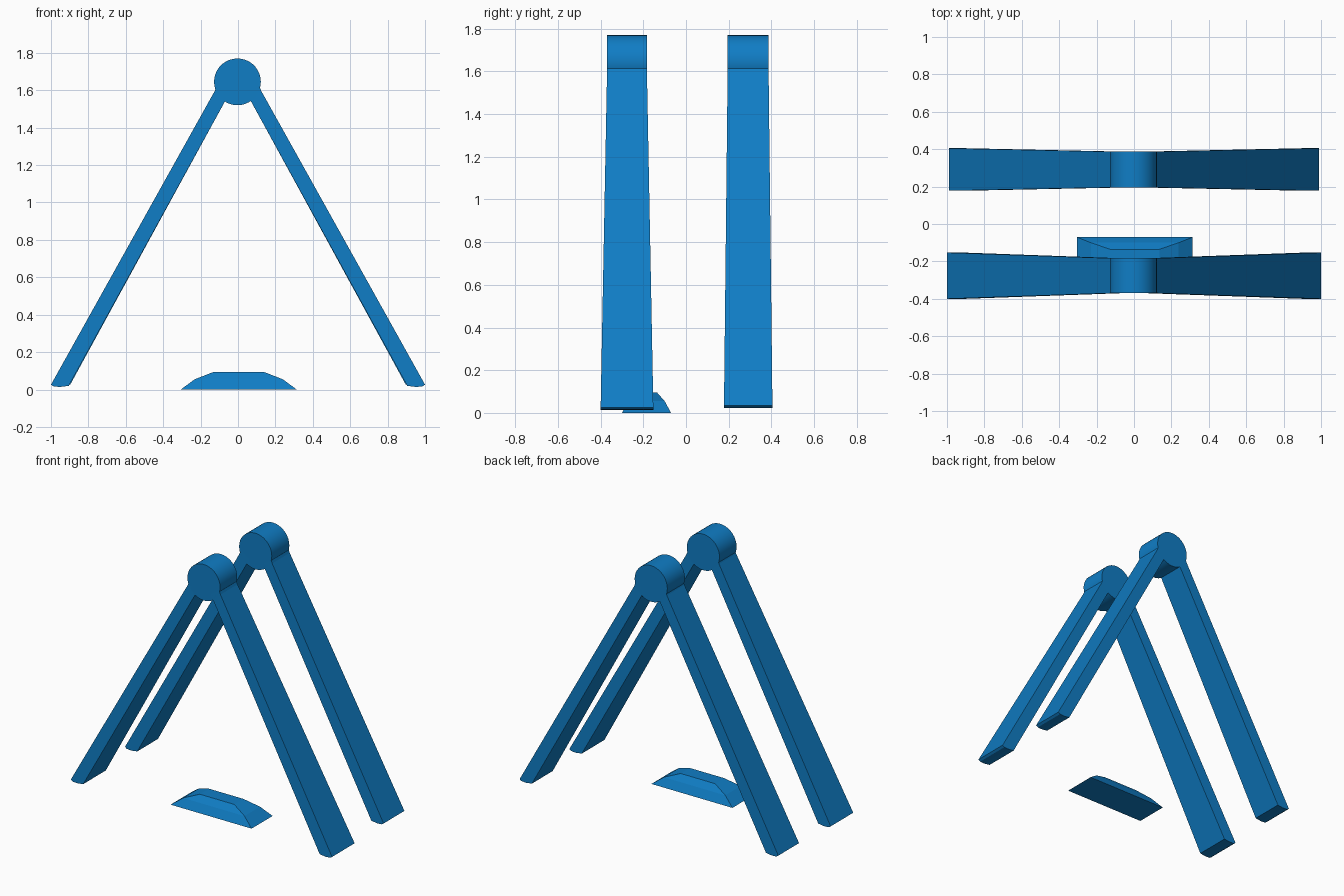
import bpy, bmesh, math
from mathutils import Matrix, Vector

if "Cube" in bpy.data.objects:
    bpy.data.objects.remove(bpy.data.objects["Cube"])

blue = bpy.data.materials.new("blue paint")
blue.diffuse_color = (0.005, 0.205, 0.558, 1)
blue.use_nodes = True
blue.node_tree.nodes["Principled BSDF"].inputs["Base Color"].default_value = blue.diffuse_color


def finish(name, bm):
    bmesh.ops.recalc_face_normals(bm, faces=bm.faces)
    me = bpy.data.meshes.new(name)
    bm.to_mesh(me)
    bm.free()
    me.materials.append(blue)
    ob = bpy.data.objects.new(name, me)
    bpy.context.collection.objects.link(ob)
    return ob


def loft(name, rings):
    """Closed solid skinned through rings with equal point counts."""
    bm = bmesh.new()
    rows = [[bm.verts.new(p) for p in ring] for ring in rings]
    n = len(rows[0])
    for a, b in zip(rows, rows[1:]):
        for i in range(n):
            bm.faces.new((a[i], a[(i + 1) % n], b[(i + 1) % n], b[i]))
    bm.faces.new(rows[0])
    bm.faces.new(rows[-1])
    return finish(name, bm)


def leg(name, side, foot_x, foot_y, top_y, lift):
    # side profile: rounded foot, slim bar running up into the hub
    profile = [(-0.115, 1.62, 1), (-0.05, 1.575, 1), (-0.07, 1.54, 1),
               (foot_x * -0.905, 0.020 + lift, 0), (foot_x * -0.95, 0.014 + lift, 0),
               (foot_x * -0.985, 0.016 + lift, 0), (-foot_x, 0.026 + lift, 0),
               (-0.125, 1.595, 1)]
    return loft(name, [[(-side * x, (top_y if t else foot_y)[k], z) for x, z, t in profile]
                       for k in (0, 1)])


def hub(name, y0, y1):
    bm = bmesh.new()
    m = Matrix.Translation(Vector((-0.003, (y0 + y1) / 2, 1.645))) @ Matrix.Rotation(math.pi / 2, 4, 'X')
    bmesh.ops.create_cone(bm, cap_ends=True, segments=36, radius1=0.125,
                          radius2=0.125, depth=y1 - y0, matrix=m)
    for f in bm.faces:
        f.smooth = len(f.verts) == 4
    ob = finish(name, bm)
    bpy.context.view_layer.objects.active = ob
    ob.select_set(True)
    bpy.ops.object.shade_smooth_by_angle(angle=math.radians(30))
    ob.select_set(False)


# two A-shaped frames, each a round hub with two tapering legs
for pos, foot_x, foot_y, top_y, lift in (
        ("front", 1.0, (-0.40, -0.153), (-0.37, -0.183), 0.0),
        ("back", 0.99, (0.178, 0.405), (0.195, 0.387), 0.008)):
    hub(pos + "_hub", *top_y)
    for side, label in ((-1, "left"), (1, "right")):
        leg(f"{pos}_{label}_leg", side, foot_x, foot_y, top_y, lift)

# low stepped mound on the ground: (half length, half depth, height)
levels = ((0.31, 0.115, 0.0), (0.235, 0.085, 0.055), (0.132, 0.05, 0.095))
loft("base_mound", [[(0.004 + sx * a, -0.185 + sy * b, z)
                     for sx, sy in ((-1, -1), (1, -1), (1, 1), (-1, 1))]
                    for a, b, z in levels])
